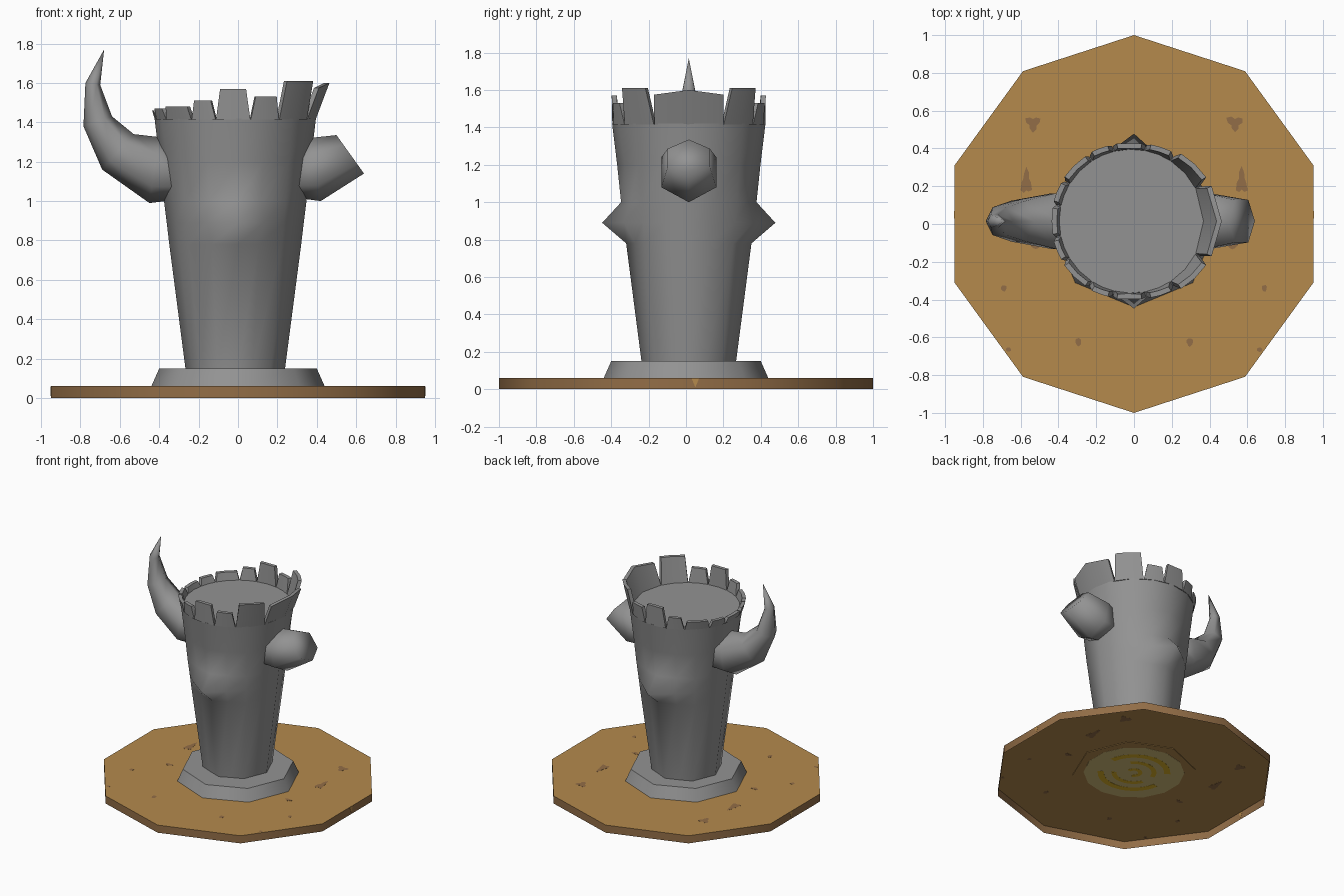
import bpy, bmesh, math, random
from math import sin, cos, pi, radians

if "Cube" in bpy.data.objects:
    bpy.data.objects.remove(bpy.data.objects["Cube"])
random.seed(4)


def material(name, rgb):
    m = bpy.data.materials.new(name)
    m.diffuse_color = (*rgb, 1)
    m.use_nodes = True
    m.node_tree.nodes["Principled BSDF"].inputs["Base Color"].default_value = m.diffuse_color
    return m


GREY = material("stone grey", (0.29, 0.29, 0.29))
TAN = material("tan earth", (0.46, 0.255, 0.073))
BROWN = material("dark earth", (0.29, 0.155, 0.063))
CREAM = material("pale sand", (0.68, 0.53, 0.2))
YELLOW = material("ochre yellow", (0.72, 0.45, 0.02))


def finish(name, bm, mats, smooth=None):
    me = bpy.data.meshes.new(name)
    bm.to_mesh(me)
    bm.free()
    for m in mats:
        me.materials.append(m)
    ob = bpy.data.objects.new(name, me)
    bpy.context.collection.objects.link(ob)
    if smooth:
        bpy.ops.object.select_all(action='DESELECT')
        ob.select_set(True)
        bpy.context.view_layer.objects.active = ob
        bpy.ops.object.shade_smooth_by_angle(angle=radians(smooth))
    return ob


def loft(bm, rings, bottom=True):
    """Skin a list of closed rings of points; the first ring may stay open."""
    vs = [[bm.verts.new(p) for p in r] for r in rings]
    n = len(vs[0])
    faces = []
    for a, b in zip(vs, vs[1:]):
        for i in range(n):
            faces.append(bm.faces.new((a[i], a[(i + 1) % n], b[(i + 1) % n], b[i])))
    if bottom:
        faces.append(bm.faces.new(vs[0][::-1]))
    faces.append(bm.faces.new(vs[-1]))
    if bottom:
        bmesh.ops.recalc_face_normals(bm, faces=faces)
    return vs


def ngon(n, r, z):
    return [(r * sin(2 * pi * i / n), -r * cos(2 * pi * i / n), z) for i in range(n)]


def prism(bm, pts, z0, z1):
    loft(bm, [[(x, y, z0) for x, y in pts], [(x, y, z1) for x, y in pts]])


# Ten-sided ground slab, a shell open below: tan top, brown rim
bm = bmesh.new()
loft(bm, [ngon(10, 1, 0), ngon(10, 1, 0.06)], bottom=False)
bm.normal_update()
for f in bm.faces:
    f.material_index = 0 if abs(f.normal.z) > 0.5 else 1
finish("ground_slab", bm, [TAN, BROWN], 60)

# Brown spots showing on both sides of the slab: x, y, half sizes, lobe strength
bm = bmesh.new()
spots = [(0.535, 0.535, 0.036, 0.036, 0.4), (0.57, 0.22, 0.026, 0.06, -0.35),
         (0.52, -0.115, 0.03, 0.015, 0.2), (0.69, -0.34, 0.014, 0.017, 0.1),
         (0.295, -0.625, 0.017, 0.022, 0.1), (0.665, -0.665, 0.014, 0.012, 0)]
for x, y, sx, sy, lobe in spots:
    for s in (-1, 1):
        shape = []
        for i in range(12):
            a = 2 * pi * i / 12 + pi / 6
            k = random.uniform(0.9, 1.1) * (1 + lobe * sin(3 * a))
            shape.append((s * (x + sx * k * cos(a)), y + sy * k * sin(a)))
        prism(bm, shape, 0.0592, 0.0608)
finish("ground_spots", bm, [BROWN])

# Tan marks on the slab rim
bm = bmesh.new()
for s in (-1, 1):
    tri = [(0.03, 0.058), (0.07, 0.058), (0.05, 0.01)]
    loft(bm, [[(s * x, y, z) for y, z in tri] for x in (0.950, 0.952)])
finish("rim_marks", bm, [TAN])

# Underside: octagonal pad, pale disc and broken yellow rings
bm = bmesh.new()
loft(bm, [ngon(8, 0.44, 0.055), ngon(8, 0.44, 0.0595)])
finish("underside_pad", bm, [TAN])
bm = bmesh.new()
loft(bm, [ngon(14, 0.36, 0.0542), ngon(14, 0.36, 0.056)])
finish("underside_disc", bm, [CREAM])
bm = bmesh.new()
for r, w, start, span in [(0.03, 0.03, 0, 250), (0.125, 0.035, 40, 125), (0.125, 0.035, 205, 120),
                          (0.215, 0.045, 10, 135), (0.215, 0.045, 190, 135)]:
    ang = [radians(start + span * i / 12) for i in range(13)]
    prism(bm, [((r + w) * cos(t), (r + w) * sin(t)) for t in ang]
          + [(r * cos(t), r * sin(t)) for t in reversed(ang)], 0.0535, 0.055)
finish("underside_rings", bm, [YELLOW])

# Octagonal plinth
bm = bmesh.new()
loft(bm, [ngon(8, 0.44, 0.06), ngon(8, 0.40, 0.15)], bottom=False)
finish("plinth", bm, [GREY], 50)

# Tower: octagonal below, round at the top, a pointed boss front and back
CX, CY = -0.014, 0.015
bm = bmesh.new()
rows = [(0.15, 0.253, 0.925), (0.78, 0.335, 0.93), (0.89, 0.348, 0.935),
        (1.0, 0.362, 0.94), (1.2, 0.383, 0.965), (1.42, 0.41, 0.995)]
rings = []
for z, r, flat in rows:
    ring = []
    for i in range(16):
        a = 2 * pi * i / 16
        q = r * (flat if i % 2 else 1)
        if z == 0.89 and i % 8 in (0, 1, 7):
            q = 0.375 if i % 2 else 0.463
        ring.append((CX + q * sin(a) + (0.014 if i % 8 == 0 else 0), CY - q * cos(a), z))
    rings.append(ring)
loft(bm, rings, bottom=False)
finish("tower", bm, [GREY], 80)

# Uneven battlements; angles run from the front towards the right side
front = [(-78, -59, 1.47), (-59, -33, 1.48), (-33, -14, 1.51), (-14, 11, 1.57),
         (11, 33, 1.53), (33, 63, 1.61)]
teeth = front + [(180 - b, 180 - a, h) for a, b, h in front]
teeth += [(63, 117, 1.575), (-102, -78, 1.46)]
bm = bmesh.new()
for a0, a1, h in teeth:
    wide = a1 - a0 > 40
    inset = 3.4 if h > 1.5 else 2.6
    rings = []
    for t in (0, 0.5, 1):
        lo = radians(a0 + 0.2 + (a1 - a0 - 0.4) * t)
        hi = radians(a0 + inset + (a1 - a0 - 2 * inset) * t)
        top = h + (0.025 * (1 - abs(2 * t - 1)) if wide else 0)
        flare = (top - 1.42) * (0.38 if wide else 0.3) * abs(sin(hi))
        ring = []
        for a, r, z in ((lo, 0.409, 1.415), (hi, 0.41 + flare, top),
                        (hi, 0.383 + flare, top), (lo, 0.38, 1.415)):
            ring.append((CX + r * sin(a), CY - r * cos(a), z))
        rings.append(ring)
    loft(bm, rings)
finish("battlements", bm, [GREY], 40)


# Horns: six-sided rings given by top point, bottom point and half width
def horn(name, side, sections, smooth, tip=None):
    bm = bmesh.new()
    rings = []
    for (tx, tz), (bx, bz), w in sections:
        ring = []
        for i in range(6):
            c, s = cos(i * pi / 3), sin(i * pi / 3)
            ring.append((side * ((tx + bx) / 2 + c * (tx - bx) / 2), CY + w * s,
                         (tz + bz) / 2 + c * (tz - bz) / 2))
        rings.append(ring)
    vs = loft(bm, rings)
    if tip:
        end = [f for f in bm.faces if set(f.verts) == set(vs[-1])]
        for v in bmesh.ops.poke(bm, faces=end)["verts"]:
            v.co = (side * tip[0], CY, tip[1])
    finish(name, bm, [GREY], smooth)


horn("curved_horn", -1, [((0.28, 1.26), (0.28, 1.01), 0.15), ((0.40, 1.325), (0.45, 0.99), 0.17),
                         ((0.53, 1.34), (0.69, 1.16), 0.125), ((0.64, 1.43), (0.785, 1.38), 0.085),
                         ((0.70, 1.59), (0.775, 1.60), 0.04)], 80, (0.68, 1.77))
horn("broken_horn", 1, [((0.27, 1.25), (0.27, 1.02), 0.15), ((0.36, 1.32), (0.42, 1.0), 0.17),
                        ((0.50, 1.335), (0.64, 1.14), 0.13)], 110)
